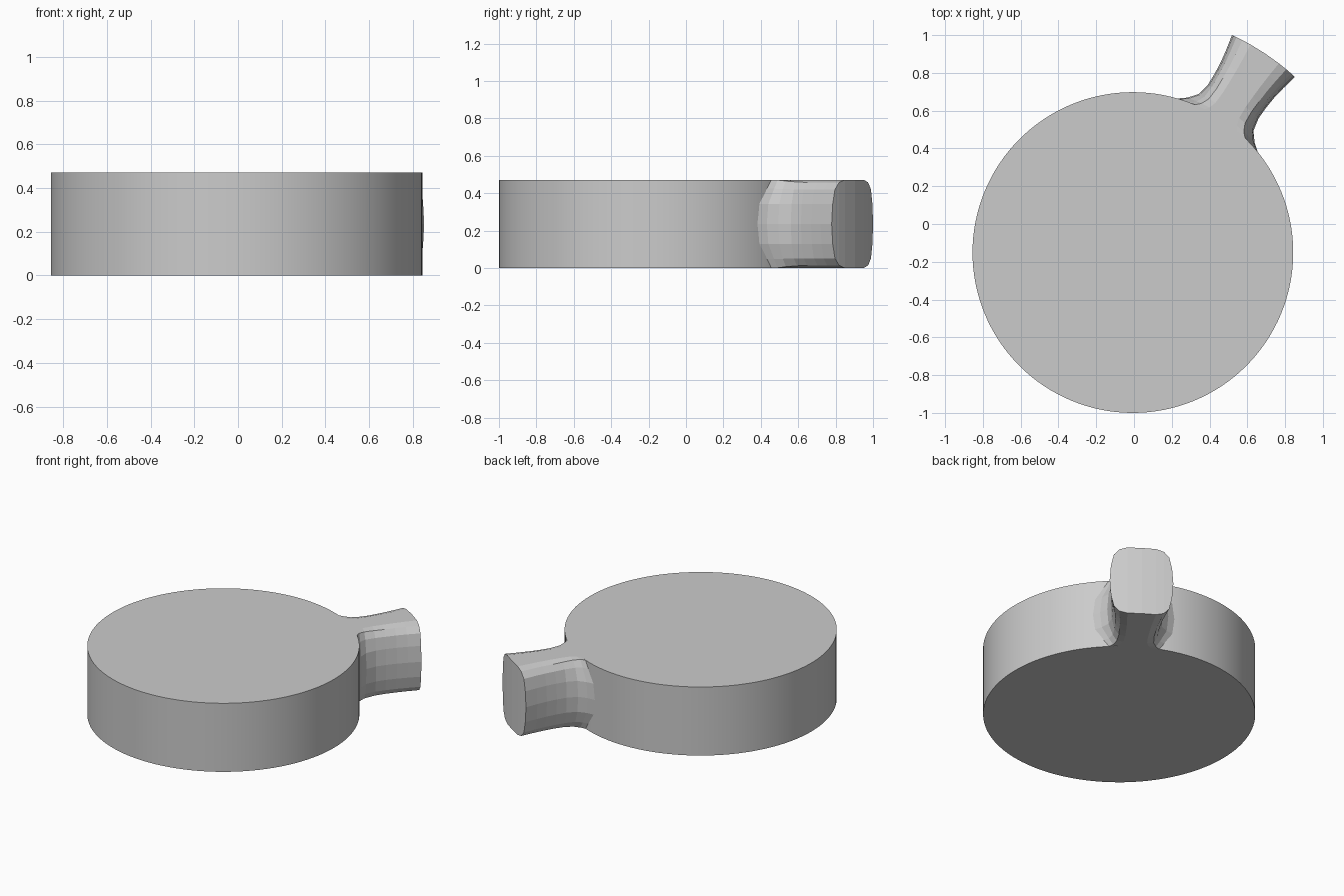
import bpy, bmesh
from math import sin, cos, asin, radians

if "Cube" in bpy.data.objects:
    bpy.data.objects.remove(bpy.data.objects["Cube"])

CX, CY, R, H = -0.006, -0.151, 0.849, 0.472
AIM = radians(56.4)          # direction the neck points

# Flat round body
bpy.ops.mesh.primitive_cylinder_add(vertices=128, radius=R, depth=H, location=(CX, CY, H / 2))
body = bpy.context.object
body.name = "round_body"
bpy.ops.object.shade_smooth_by_angle(angle=radians(30))

# Neck: rounded-square sections on arcs around the body centre
# (arc radius, half width, how square the section's corner is)
SECTIONS = [(1.265, 0.20, 0), (1.18, 0.182, 0), (1.11, 0.17, 0), (1.04, 0.163, 0),
            (0.974, 0.161, 0.15), (0.907, 0.175, 0.5), (0.869, 0.214, 0.9), (0.845, 0.264, 1)]
ROUND = [(0, 1), (0.45, 1), (0.70, 0.94), (0.87, 0.78), (0.96, 0.45), (1, 0)]
SQUARE = [(0, 1), (0.40, 1), (0.62, 1), (0.74, 0.80), (0.95, 0.45), (1, 0)]


def section(bm, r, w, k):
    quarter = [((a + (c - a) * k), (b + (d - b) * k)) for (a, b), (c, d) in zip(ROUND, SQUARE)]
    half = quarter + [(v, -z) for v, z in quarter[-2::-1]]
    loop = half + [(-v, z) for v, z in half[-2:0:-1]]
    ring = []
    for v, z in loop:
        t = AIM - asin(v * w / r)
        ring.append(bm.verts.new((CX + r * cos(t), CY + r * sin(t), H / 2 * (1 + z))))
    return ring


bm = bmesh.new()
rings = [section(bm, *s) for s in SECTIONS]
n = len(rings[0])
for a, b in zip(rings, rings[1:]):
    for i in range(n):
        j = (i + 1) % n
        bm.faces.new((a[i], a[j], b[j], b[i]))

# Gently curved end cap in vertical strips
end = rings[0]
m = n // 2
for i in list(range(5)) + list(range(-5, 0)):
    strip = [end[i], end[i + 1], end[(m - i - 1) % n], end[(m - i) % n]]
    strip = list(dict.fromkeys(strip))
    bm.faces.new(strip)
bmesh.ops.recalc_face_normals(bm, faces=bm.faces)
mesh = bpy.data.meshes.new("neck")
bm.to_mesh(mesh)
bm.free()
neck = bpy.data.objects.new("neck", mesh)
bpy.context.collection.objects.link(neck)
